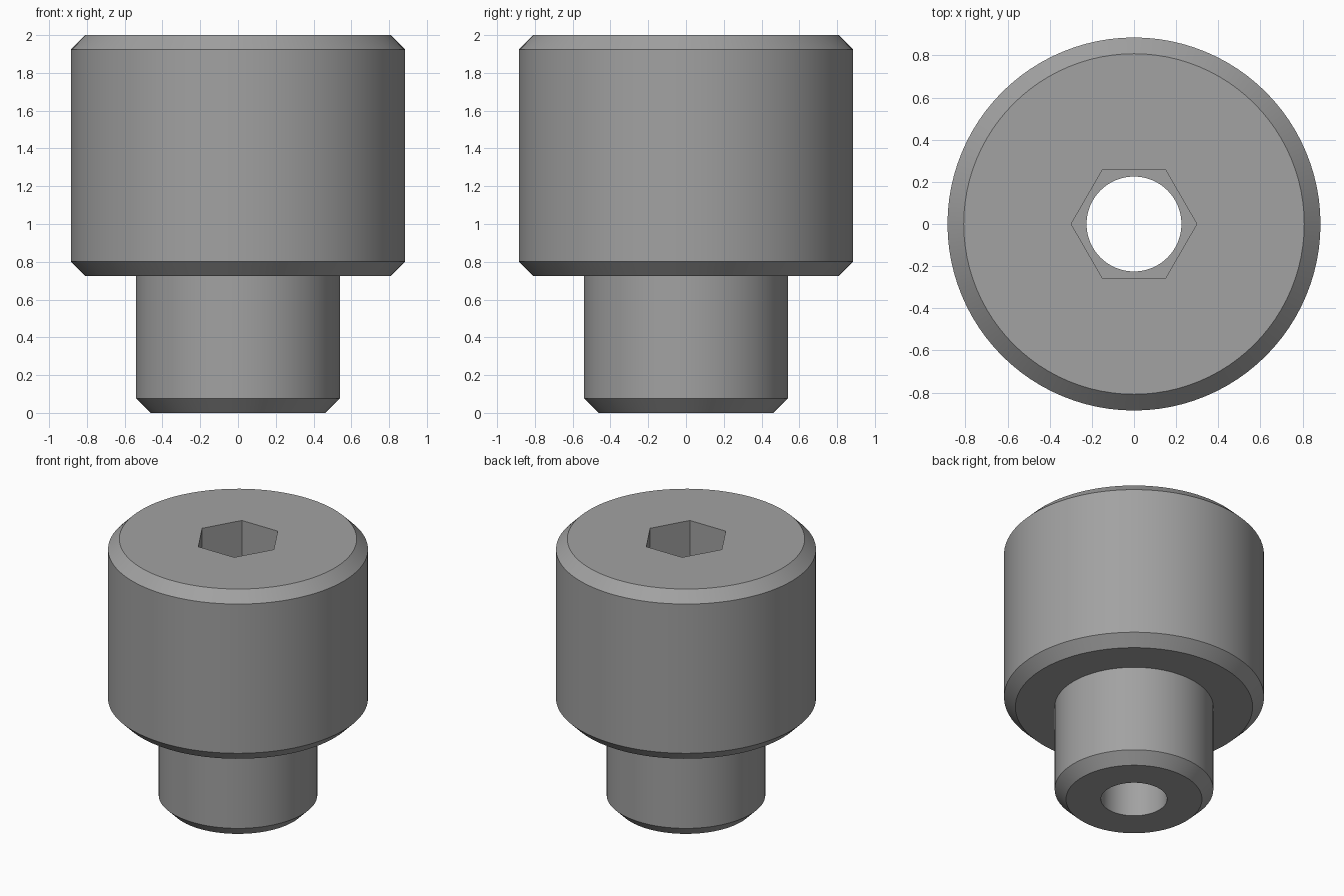
import bpy
import bmesh
import math

if "Cube" in bpy.data.objects:
    bpy.data.objects.remove(bpy.data.objects["Cube"])

SEGMENTS = 96

steel = bpy.data.materials.new("grey steel")
steel.diffuse_color = (0.36, 0.36, 0.36, 1)
steel.use_nodes = True
steel.node_tree.nodes["Principled BSDF"].inputs["Base Color"].default_value = steel.diffuse_color


def revolve(name, profile, sides):
    """Closed solid turned around z from (radius, height) points, bottom to top."""
    bm = bmesh.new()
    rings = []
    for r, z in profile:
        rings.append([bm.verts.new((r * math.cos(2 * math.pi * i / sides),
                                    r * math.sin(2 * math.pi * i / sides), z))
                      for i in range(sides)])
    for low, high in zip(rings, rings[1:]):
        for i in range(sides):
            j = (i + 1) % sides
            bm.faces.new((low[i], low[j], high[j], high[i]))
    bm.faces.new(rings[0][::-1])
    bm.faces.new(rings[-1])
    mesh = bpy.data.meshes.new(name)
    bm.to_mesh(mesh)
    bm.free()
    mesh.materials.append(steel)
    obj = bpy.data.objects.new(name, mesh)
    bpy.context.collection.objects.link(obj)
    return obj


# Chamfered shank and head in one turned body
body = revolve("socket_screw", [
    (0.463, 0.0), (0.54, 0.077), (0.54, 0.725),
    (0.808, 0.725), (0.885, 0.802), (0.885, 1.923), (0.808, 2.0),
], SEGMENTS)

# Round bore all the way through, hexagonal socket in the head
bore = revolve("bore_cutter", [(0.225, -0.2), (0.225, 2.2)], SEGMENTS)
socket = revolve("hex_cutter", [(0.298, 1.36), (0.298, 2.2)], 6)

bpy.context.view_layer.objects.active = body
body.select_set(True)
for cutter in (bore, socket):
    cutter.hide_render = True
    cut = body.modifiers.new(cutter.name, 'BOOLEAN')
    cut.operation = 'DIFFERENCE'
    cut.solver = 'EXACT'
    cut.object = cutter
    bpy.ops.object.modifier_apply(modifier=cut.name)
    bpy.data.objects.remove(cutter)

# Smooth round walls, crisp chamfer edges
bpy.ops.object.shade_smooth_by_angle(angle=math.radians(30))
